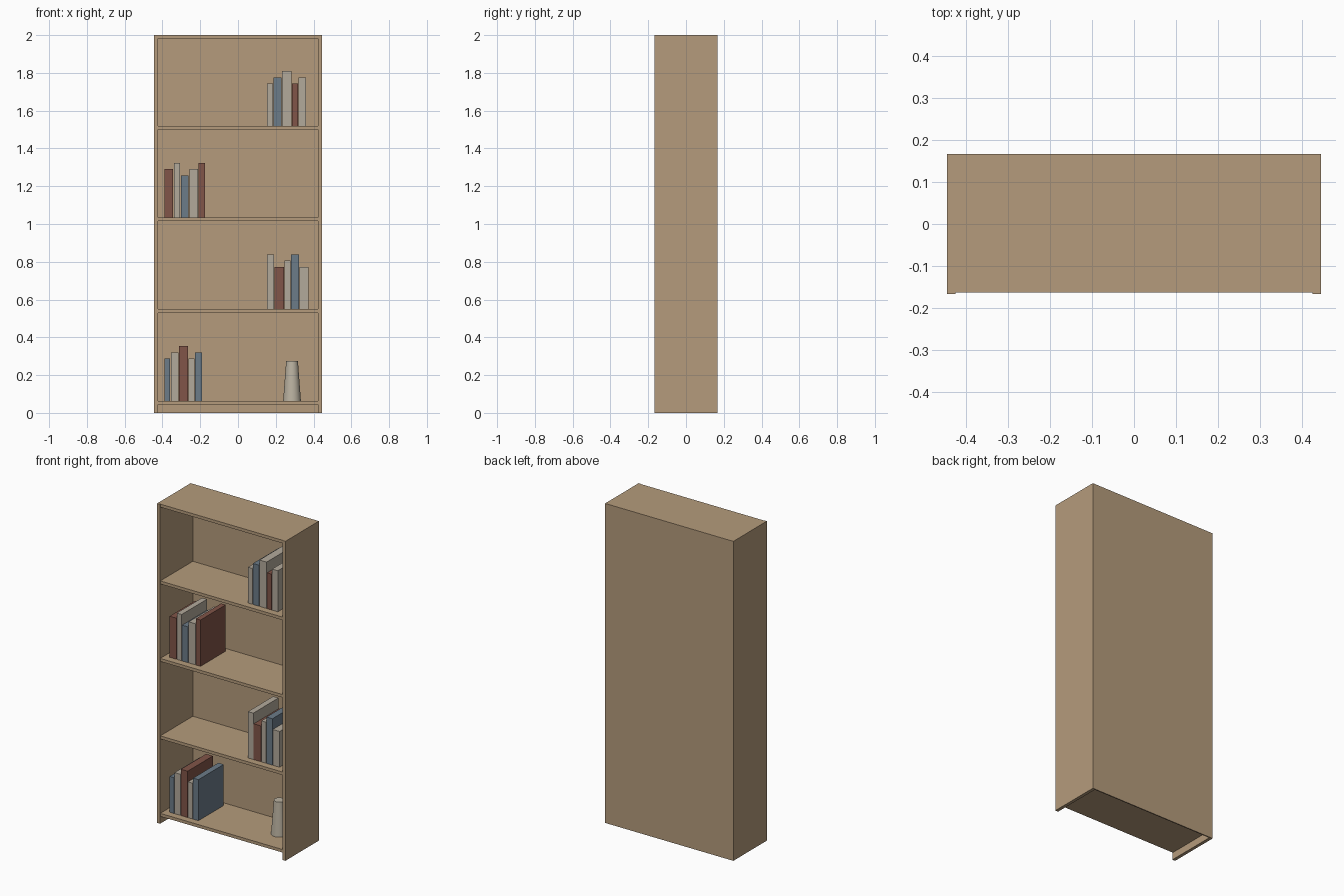
import bpy

cube = bpy.data.objects.get("Cube")
if cube:
    bpy.data.objects.remove(cube, do_unlink=True)


def material(name, rgb):
    m = bpy.data.materials.new(name)
    m.use_nodes = True
    colour = (*rgb, 1.0)
    m.diffuse_color = colour
    bsdf = next(n for n in m.node_tree.nodes if n.type == 'BSDF_PRINCIPLED')
    bsdf.inputs["Base Color"].default_value = colour
    return m


WOOD = material("oak wood", (0.46, 0.33, 0.20))
RED = material("brick red cloth", (0.22, 0.09, 0.065))
BLUE = material("slate blue cloth", (0.15, 0.20, 0.25))
PALE = material("pale linen", (0.45, 0.40, 0.33))
CREAM = material("cream ceramic", (0.50, 0.45, 0.36))


def box(name, x, y, z, mat):
    """Box spanning the (low, high) pairs x, y and z."""
    bpy.ops.mesh.primitive_cube_add(size=1)
    ob = bpy.context.object
    ob.name = name
    centre = [(a + b) / 2 for a, b in (x, y, z)]
    size = [b - a for a, b in (x, y, z)]
    for v in ob.data.vertices:
        v.co = [c * s for c, s in zip(v.co, size)]
    ob.location = centre
    ob.data.materials.append(mat)
    return ob


# Carcass sizes
W, D, H = 0.444, 0.166, 2.0
INNER = W - 0.02
BACK = D - 0.007
FRONT = -D + 0.003
THICK = 0.019

# Side panels and back panel
box("left_side_panel", (INNER, W), (-D, D), (0, H), WOOD)
box("right_side_panel", (-W, -INNER), (-D, D), (0, H), WOOD)
box("back_panel", (-INNER, INNER), (BACK, D), (0, H), WOOD)

# Top and shelves
box("top_panel", (-INNER, INNER), (FRONT, BACK), (H - THICK, H), WOOD)
shelf_tops = [0.064 + 0.485 * i for i in range(4)]
for i, top in enumerate(shelf_tops):
    box(f"shelf_{i + 1}", (-INNER, INNER), (FRONT, BACK), (top - THICK, top), WOOD)

# Books per shelf: start x, then (colour, thickness, height) from right to left side
LOW, MID, TALL = 0.224, 0.257, 0.290
rows = [
    (-0.390, [(BLUE, .031, LOW), (PALE, .041, MID), (RED, .047, TALL),
              (PALE, .032, LOW), (BLUE, .037, MID)]),
    (0.153, [(PALE, .037, TALL), (RED, .050, LOW), (PALE, .032, MID),
             (BLUE, .041, TALL), (PALE, .047, LOW)]),
    (-0.390, [(RED, .047, MID), (PALE, .034, TALL), (BLUE, .042, LOW),
              (PALE, .047, MID), (RED, .032, TALL)]),
    (0.153, [(PALE, .032, LOW), (BLUE, .041, MID), (PALE, .050, TALL),
             (RED, .032, LOW), (PALE, .040, MID)]),
]
GAP = 0.003
for r, (x, books) in enumerate(rows):
    z = shelf_tops[r]
    for b, (mat, thick, height) in enumerate(books):
        box(f"book_{r + 1}_{b + 1}", (x, x + thick), (-0.12, 0.13), (z, z + height), mat)
        x += thick + GAP

# Tapered vase on the lowest shelf
VASE_H = 0.212
bpy.ops.mesh.primitive_cone_add(vertices=32, radius1=0.047, radius2=0.031, depth=VASE_H,
                                location=(0.286, 0, shelf_tops[0] + VASE_H / 2))
vase = bpy.context.object
vase.name = "vase"
vase.data.materials.append(CREAM)
bpy.ops.object.shade_smooth_by_angle()
